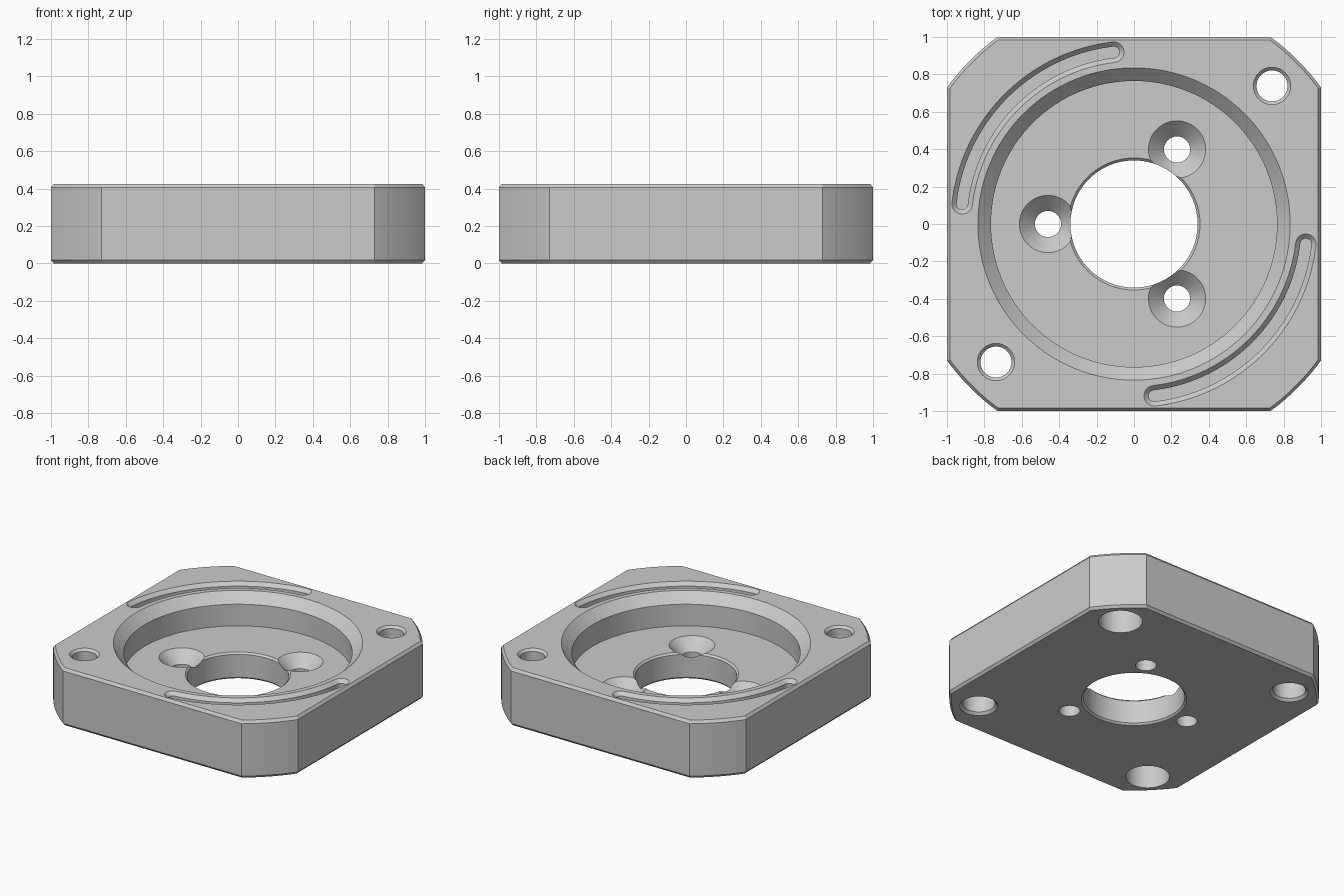
import bpy
import bmesh
from math import sin, cos, pi, radians, sqrt, atan2

if "Cube" in bpy.data.objects:
    bpy.data.objects.remove(bpy.data.objects["Cube"], do_unlink=True)

TOP = 0.425
FLOOR = 0.195

metal = bpy.data.materials.new("grey_metal")
metal.use_nodes = True
GREY = (0.6, 0.6, 0.6, 1)
metal.diffuse_color = GREY
metal.node_tree.nodes["Principled BSDF"].inputs["Base Color"].default_value = GREY


def loft(name, loops):
    """Closed solid through equal-length point loops, stacked upwards."""
    bm = bmesh.new()
    rings = [[bm.verts.new(p) for p in loop] for loop in loops]
    n = len(rings[0])
    for a, b in zip(rings, rings[1:]):
        for i in range(n):
            j = (i + 1) % n
            bm.faces.new((a[i], a[j], b[j], b[i]))
    bm.faces.new(rings[0][::-1])
    bm.faces.new(rings[-1])
    bmesh.ops.recalc_face_normals(bm, faces=bm.faces)
    mesh = bpy.data.meshes.new(name)
    bm.to_mesh(mesh)
    bm.free()
    mesh.materials.append(metal)
    obj = bpy.data.objects.new(name, mesh)
    bpy.context.collection.objects.link(obj)
    return obj


def turned(name, x, y, profile, n=64):
    """Solid of revolution from (radius, height) pairs."""
    return loft(name, [[(x + r * cos(2 * pi * i / n), y + r * sin(2 * pi * i / n), z)
                        for i in range(n)] for r, z in profile])


def plate_loop(inset, z, steps=12):
    """Square outline whose corners are cut by a large circle."""
    half, radius = 1 - inset, 1.238 - inset
    start = atan2(sqrt(radius ** 2 - half ** 2), half)
    pts = []
    for quarter in range(4):
        for i in range(steps + 1):
            a = quarter * pi / 2 + start + (pi / 2 - 2 * start) * i / steps
            pts.append((radius * cos(a), radius * sin(a), z))
    return pts


def slot_loop(w, z, first, last, radius=0.925, steps=40, cap=10):
    """Round-ended arc slot of half-width w."""
    pts = []
    for i in range(steps + 1):
        a = first + (last - first) * i / steps
        pts.append(((radius + w) * cos(a), (radius + w) * sin(a), z))
    for end, base in ((last, last), (first, first + pi)):
        cx, cy = radius * cos(end), radius * sin(end)
        for i in range(1, cap):
            a = base + pi * i / cap
            pts.append((cx + w * cos(a), cy + w * sin(a), z))
        if end == last:
            for i in range(steps + 1):
                a = last + (first - last) * i / steps
                pts.append(((radius - w) * cos(a), (radius - w) * sin(a), z))
    return pts


# Chamfered plate
plate = loft("flange_plate", [plate_loop(0.015, 0), plate_loop(0, 0.018),
                              plate_loop(0, TOP - 0.02), plate_loop(0.015, TOP)])

# Central bore and wide chamfered recess
cutters = [turned("bore_cutter", 0, 0, [
    (0.373, -0.02), (0.34, 0.013), (0.34, FLOOR - 0.013), (0.353, FLOOR),
    (0.765, FLOOR), (0.765, TOP - 0.07), (0.905, TOP + 0.07)], 128)]

# Three countersunk screw holes
for k in range(3):
    a = radians(60 + 120 * k)
    cutters.append(turned("countersink_cutter", 0.46 * cos(a), 0.46 * sin(a), [
        (0.07, -0.02), (0.07, FLOOR - 0.083), (0.173, FLOOR + 0.02)]))

# Two counterbored through holes and two blind holes underneath
C = 0.738
for s in (1, -1):
    cutters.append(turned("through_hole_cutter", s * C, s * C, [
        (0.147, -0.02), (0.147, 0.22), (0.083, 0.22),
        (0.083, TOP - 0.017), (0.12, TOP + 0.02)]))
    cutters.append(turned("blind_hole_cutter", s * C, -s * C, [
        (0.148, -0.02), (0.11, 0.018), (0.11, 0.27)]))

# Two curved slots with chamfered rims
for turn in (0, pi):
    first, last = radians(96.7) + turn, radians(173.3) + turn
    cutters.append(loft("slot_cutter", [
        slot_loop(w, TOP + dz, first, last)
        for w, dz in ((0.03, -0.08), (0.03, -0.025), (0.055, 0), (0.075, 0.02))]))

# Cut everything out of the plate
bpy.ops.object.select_all(action='DESELECT')
bpy.context.view_layer.objects.active = plate
plate.select_set(True)
for cutter in cutters:
    cutter.hide_render = True
    mod = plate.modifiers.new("cut", 'BOOLEAN')
    mod.operation = 'DIFFERENCE'
    mod.solver = 'EXACT'
    mod.object = cutter
    bpy.ops.object.modifier_apply(modifier=mod.name)
    bpy.data.objects.remove(cutter, do_unlink=True)

bpy.ops.object.shade_smooth_by_angle(angle=radians(25))
